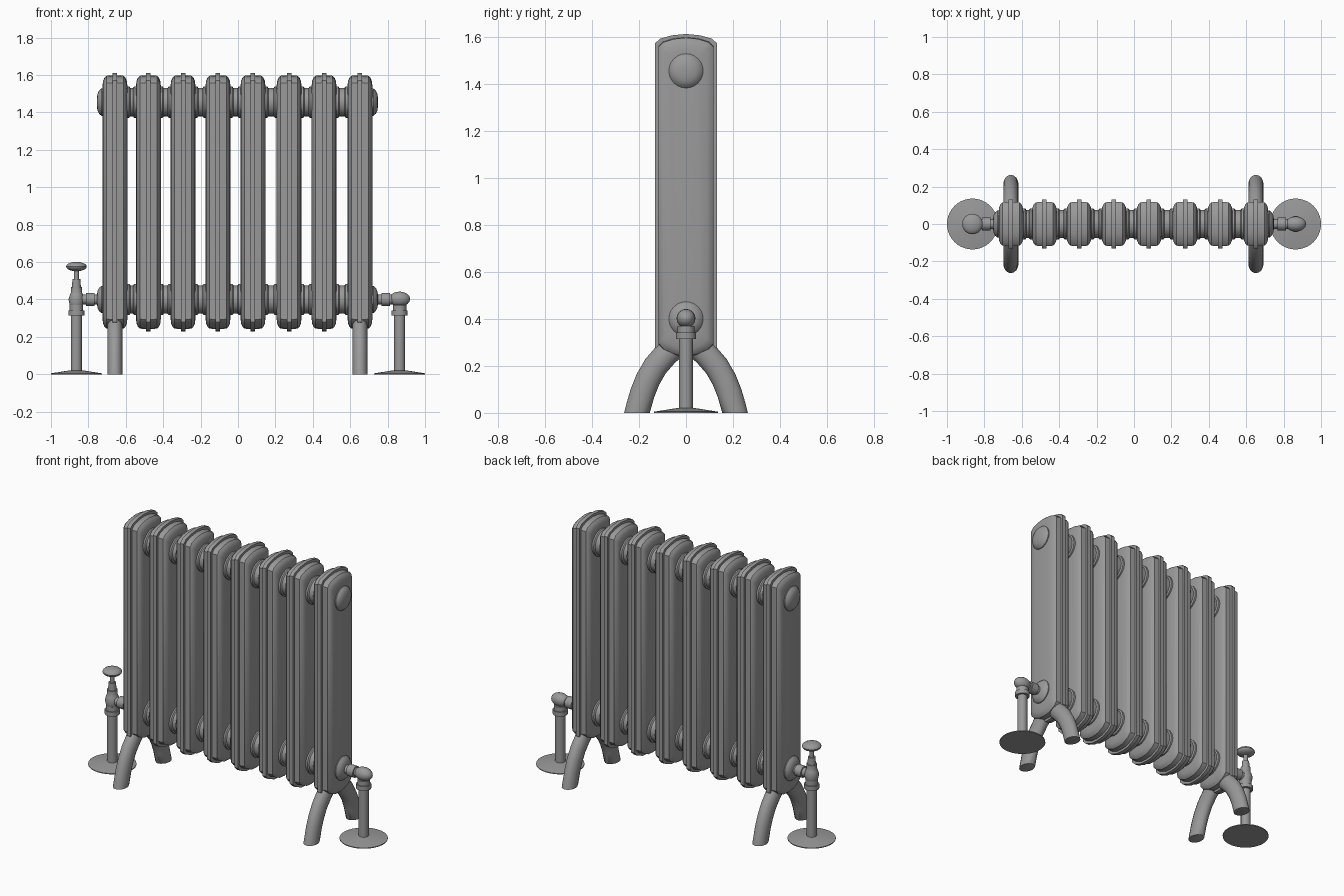
import bpy, bmesh, math
from mathutils import Vector, Matrix

cube = bpy.data.objects.get("Cube")
if cube:
    bpy.data.objects.remove(cube)

iron = bpy.data.materials.new("cast iron grey")
iron.use_nodes = True
GREY = (0.32, 0.32, 0.32, 1)
iron.diffuse_color = GREY
iron.node_tree.nodes["Principled BSDF"].inputs["Base Color"].default_value = GREY


def loft(name, rings, angle=32):
    """Skin a series of equal-length point rings and cap both ends."""
    bm = bmesh.new()
    loops = [[bm.verts.new(p) for p in ring] for ring in rings]
    n = len(loops[0])
    for a, b in zip(loops, loops[1:]):
        for i in range(n):
            bm.faces.new((a[i], a[(i + 1) % n], b[(i + 1) % n], b[i]))
    bm.faces.new(loops[0])
    bm.faces.new(loops[-1])
    bmesh.ops.recalc_face_normals(bm, faces=bm.faces)
    mesh = bpy.data.meshes.new(name)
    bm.to_mesh(mesh)
    bm.free()
    mesh.materials.append(iron)
    obj = bpy.data.objects.new(name, mesh)
    bpy.context.collection.objects.link(obj)
    bpy.ops.object.select_all(action='DESELECT')
    obj.select_set(True)
    bpy.context.view_layer.objects.active = obj
    bpy.ops.object.shade_smooth_by_angle(angle=math.radians(angle))
    return obj


def turned(name, origin, axis, profile, sides=24):
    """Lathe a (distance, radius) profile along an axis from origin."""
    rot = Vector((0, 0, 1)).rotation_difference(Vector(axis)).to_matrix()
    rings = []
    for d, r in profile:
        rings.append([Vector(origin) + rot @ Vector((
            r * math.cos(math.tau * i / sides), r * math.sin(math.tau * i / sides), d))
            for i in range(sides)])
    return loft(name, rings)


def ball(name, centre, axis, radius, half_height):
    arc = [math.radians(a) for a in range(-85, 86, 17)]
    return turned(name, centre, axis,
                  [(half_height * math.sin(a), radius * math.cos(a)) for a in arc])


COLUMNS = [-0.658, -0.479, -0.294, -0.107, 0.08, 0.273, 0.46, 0.652]
TOP_HUB, LOW_HUB = 1.455, 0.40
MID, HALF_Y, HALF_Z = 0.92, 0.132, 0.692

# Column silhouette seen from the end
side = [(0.05, 0.232), (0.108, 0.256), (0.132, 0.28), (0.132, 1.572), (0.11, 1.592), (0.06, 1.606)]
outline = [(0, 0.228)] + side + [(0, 1.612)] + [(-y, z) for y, z in reversed(side)]


def outline_ring(x, inset):
    sy, sz = 1 - inset / HALF_Y, 1 - inset / HALF_Z
    return [(x, y * sy, MID + (z - MID) * sz) for y, z in outline]


# Columns: stepped central rib, rounded shoulders and gently domed cheeks
half = [(0.012, 0), (0.012, 0.014), (0.045, 0.016), (0.056, 0.026), (0.063, 0.042), (0.067, 0.072)]
layers = [(-x, d) for x, d in reversed(half)] + half
for n, cx in enumerate(COLUMNS):
    loft(f"column_{n + 1}", [outline_ring(cx + x, d) for x, d in layers])

# Flanged hubs joining neighbouring columns
for n, (a, b) in enumerate(zip(COLUMNS, COLUMNS[1:])):
    span = b - a
    near, lip = 0.05, 0.076
    for label, z in (("upper", TOP_HUB), ("lower", LOW_HUB)):
        turned(f"{label}_hub_{n + 1}", (a, 0, z), (1, 0, 0), [
            (near, 0.084), (lip, 0.084), (lip + 0.006, 0.076),
            (span - lip - 0.006, 0.076), (span - lip, 0.084), (span - near, 0.084)])

# Domed end bosses
for label, cx, s in (("right", COLUMNS[0], -1), ("left", COLUMNS[-1], 1)):
    for level, z in (("upper", TOP_HUB), ("lower", LOW_HUB)):
        turned(f"{label}_{level}_boss", (cx, 0, z), (s, 0, 0),
               [(0.05, 0.073), (0.072, 0.073), (0.085, 0.062), (0.093, 0.045), (0.097, 0.02)])

# Splayed curved feet
path = [(0.21, 0.0), (0.205, 0.015), (0.185, 0.085), (0.162, 0.142), (0.13, 0.198), (0.085, 0.25), (0.06, 0.272)]
for label, cx in (("right", COLUMNS[0]), ("left", COLUMNS[-1])):
    for where, s in (("front", -1), ("back", 1)):
        rings = []
        for k, (y, z) in enumerate(path):
            p, q = path[max(k - 1, 0)], path[min(k + 1, len(path) - 1)]
            along = Vector((q[0] - p[0], q[1] - p[1])).normalized()
            # The sole lies flat on the floor
            across = Vector((1, 0)) if k == 0 else Vector((along.y, -along.x))
            ring = []
            for i in range(16):
                t = math.tau * i / 16
                w = across * 0.053 * math.cos(t)
                ring.append((cx + 0.041 * math.sin(t), s * (y + w.x), max(z + w.y, 0)))
            rings.append(ring)
        loft(f"{label}_{where}_foot", rings, 45)

# Supply pipes, floor plates and side couplings
PIPE_X = 0.864
for label, s in (("right", -1), ("left", 1)):
    x = s * PIPE_X
    turned(f"{label}_floor_plate", (x, 0, 0), (0, 0, 1),
           [(0, 0.136), (0.005, 0.136), (0.021, 0.035)], 40)
    turned(f"{label}_pipe", (x, 0, 0.01), (0, 0, 1), [(0, 0.029), (0.34, 0.029)])
    turned(f"{label}_pipe_nut", (x, 0, 0.315), (0, 0, 1),
           [(0, 0.043), (0.027, 0.043), (0.027, 0.036), (0.055, 0.036)])
    turned(f"{label}_coupling", (s * 0.70, 0, LOW_HUB), (s, 0, 0),
           [(0, 0.026), (0.066, 0.026), (0.066, 0.035), (0.112, 0.035),
            (0.112, 0.026), (0.165, 0.026)])

# Plain elbow on the left end
ball("left_elbow", (PIPE_X, 0, LOW_HUB + 0.002), (1, 0, 0), 0.04, 0.056)

# Hand valve on the right end
turned("valve_body", (-PIPE_X, 0, 0.35), (0, 0, 1),
       [(0, 0.03), (0.022, 0.036), (0.05, 0.042), (0.078, 0.034), (0.086, 0.03),
        (0.116, 0.03), (0.116, 0.024), (0.16, 0.021), (0.16, 0.013), (0.21, 0.013)])
ball("valve_handle", (-PIPE_X, 0, 0.576), (0, 0, 1), 0.055, 0.025)
